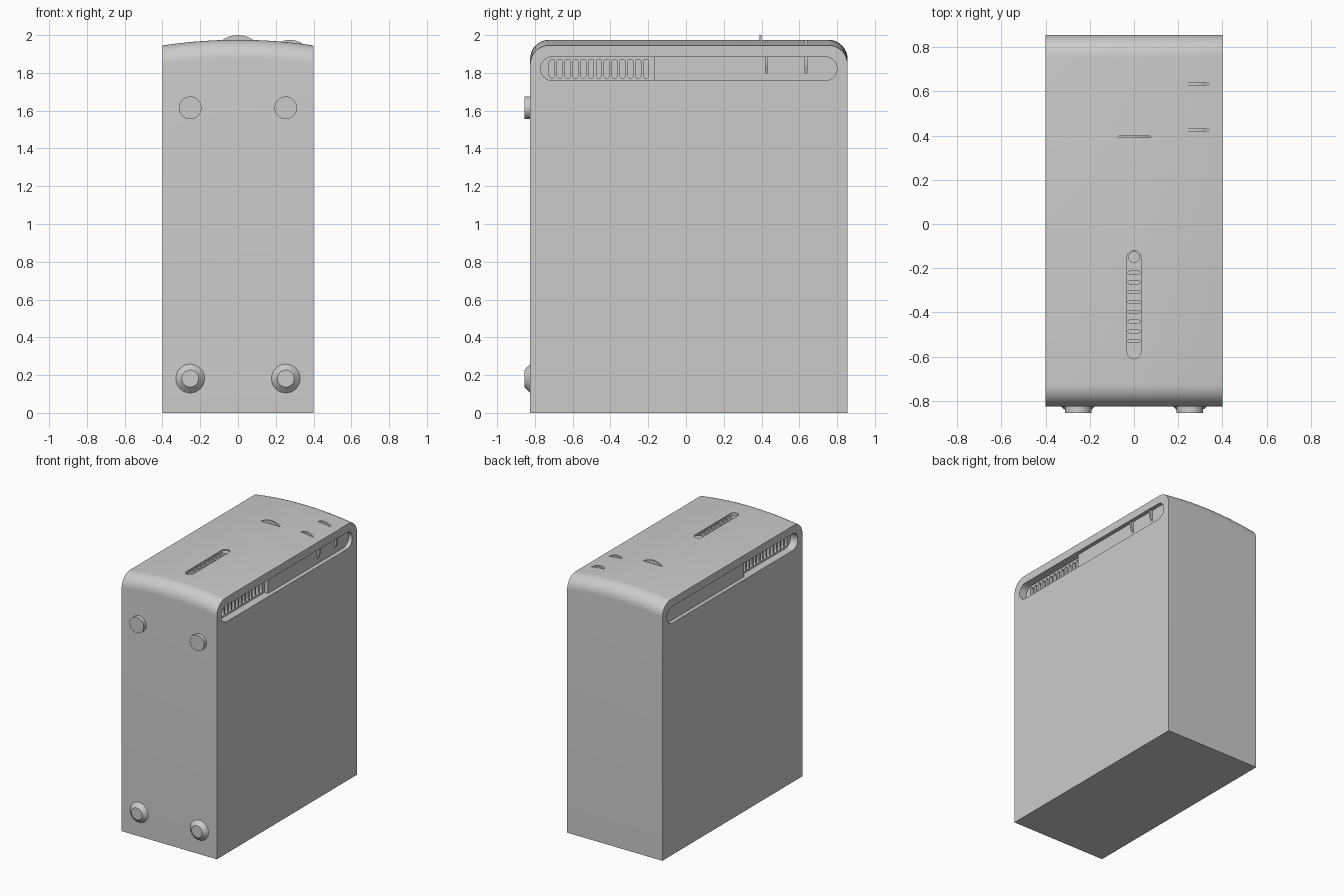
import bpy, bmesh
from math import sin, cos, pi
from mathutils import Vector

cube = bpy.data.objects.get("Cube")
if cube:
    bpy.data.objects.remove(cube, do_unlink=True)

grey = bpy.data.materials.new("light grey")
grey.use_nodes = True
grey.diffuse_color = (0.6, 0.6, 0.6, 1)
grey.node_tree.nodes["Principled BSDF"].inputs["Base Color"].default_value = (0.6, 0.6, 0.6, 1)


def top_z(x):
    """Height of the gently arched lid."""
    return 1.975 - 0.03 * (x / 0.4) ** 2


def finish(name, bm, smooth=True):
    bmesh.ops.recalc_face_normals(bm, faces=bm.faces)
    mesh = bpy.data.meshes.new(name)
    bm.to_mesh(mesh)
    bm.free()
    mesh.materials.append(grey)
    obj = bpy.data.objects.new(name, mesh)
    bpy.context.collection.objects.link(obj)
    if smooth:
        shade(obj)
    return obj


def select(obj):
    bpy.ops.object.select_all(action="DESELECT")
    obj.select_set(True)
    bpy.context.view_layer.objects.active = obj


def shade(obj):
    select(obj)
    bpy.ops.object.shade_smooth_by_angle(angle=pi / 6)


def loft(bm, rings):
    """Skin a row of closed rings and cap both ends."""
    rows = [[bm.verts.new(p) for p in ring] for ring in rings]
    n = len(rows[0])
    for a, b in zip(rows, rows[1:]):
        for i in range(n):
            j = (i + 1) % n
            bm.faces.new((a[i], a[j], b[j], b[i]))
    bm.faces.new(rows[0])
    bm.faces.new(rows[-1])


def capsule(a, b, r, square_end=False, steps=12):
    """Outline in (u, v) running from u=a to u=b, with half-round ends."""
    pts = [(a + r + r * cos(t), r * sin(t))
           for t in (pi / 2 + pi * i / steps for i in range(steps + 1))]
    if square_end:
        return pts + [(b, -r), (b, r)]
    return pts + [(b - r + r * cos(t), r * sin(t))
                  for t in (-pi / 2 + pi * i / steps for i in range(steps + 1))]


def cut(target, bm):
    cutter = finish("cutter", bm, False)
    mod = target.modifiers.new("cut", "BOOLEAN")
    mod.operation, mod.solver, mod.object = "DIFFERENCE", "EXACT", cutter
    select(target)
    bpy.ops.object.modifier_apply(modifier=mod.name)
    bpy.data.objects.remove(cutter, do_unlink=True)


# Case: rounded side profile swept across the arched lid
FRONT, BACK, R = -0.825, 0.855, 0.1


def case_ring(x):
    z = top_z(x)
    arc = [pi / 2 * i / 10 for i in range(11)]
    ring = [(x, BACK, 0), (x, FRONT, 0)]
    ring += [(x, FRONT + R - R * cos(t), z - R + R * sin(t)) for t in arc]
    ring += [(x, BACK - R + R * sin(t), z - R + R * cos(t)) for t in arc]
    return ring


bm = bmesh.new()
loft(bm, [case_ring(-0.4 + 0.8 * i / 24) for i in range(25)])
case = finish("case", bm, False)

# Side grooves, with a deeper vented pocket toward the front
VENT_Z = 1.822
for outline, depth in ((capsule(-0.77, 0.80, 0.063), 0.03),
                       (capsule(-0.77, -0.17, 0.063, True), 0.06)):
    bm = bmesh.new()
    for s in (-1, 1):
        loft(bm, [[(s * x, u, VENT_Z + v) for u, v in outline]
                  for x in (0.4 - depth, 0.45)])
    cut(case, bm)

# Row of upright vent slots in each pocket
bm = bmesh.new()
for s in (-1, 1):
    for i in range(13):
        y = -0.71 + 0.0415 * i
        loft(bm, [[(s * x, y + v, VENT_Z + u)
                   for u, v in capsule(-0.05, 0.05, 0.014, steps=8)]
                  for x in (0.31, 0.36)])
cut(case, bm)

# Slider recess in the lid
bm = bmesh.new()
loft(bm, [[(v, u, z) for u, v in capsule(-0.61, -0.12, 0.031)]
          for z in (1.95, 2.05)])
cut(case, bm)
shade(case)

# Ribs and round button inside the recess
for i in range(8):
    y = -0.53 + 0.0443 * i
    bm = bmesh.new()
    loft(bm, [[(u, y + v, z) for u, v in capsule(-0.029, 0.029, 0.009, steps=8)]
              for z in (1.945, 1.968)])
    finish("slider_rib", bm)


def disc(name, centre, axis, r1, r2, depth, segments=48):
    bm = bmesh.new()
    bmesh.ops.create_cone(bm, cap_ends=True, segments=segments,
                          radius1=r1, radius2=r2, depth=depth)
    rot = Vector((0, 0, 1)).rotation_difference(Vector(axis)).to_matrix()
    bmesh.ops.rotate(bm, verts=bm.verts, matrix=rot)
    bmesh.ops.translate(bm, verts=bm.verts, vec=centre)
    return finish(name, bm)


disc("round_button", (0, -0.15, 1.957), (0, 0, 1), 0.026, 0.026, 0.024)

# Thin disc fins that stand out of the lid
disc("centre_fin", (0, 0.395, 1.86), (0, 1, 0), 0.14, 0.14, 0.01, 96)
for y in (0.427, 0.635):
    disc("side_fin", (0.275, y, 1.86), (0, 1, 0), 0.115, 0.115, 0.016, 96)

# Feet on the front face: straight above, flared below
for s in (-1, 1):
    disc("upper_foot", (0.253 * s, -0.835, 1.615), (0, -1, 0), 0.06, 0.06, 0.04)
    disc("lower_foot", (0.253 * s, -0.84, 0.182), (0, -1, 0), 0.076, 0.045, 0.03)
